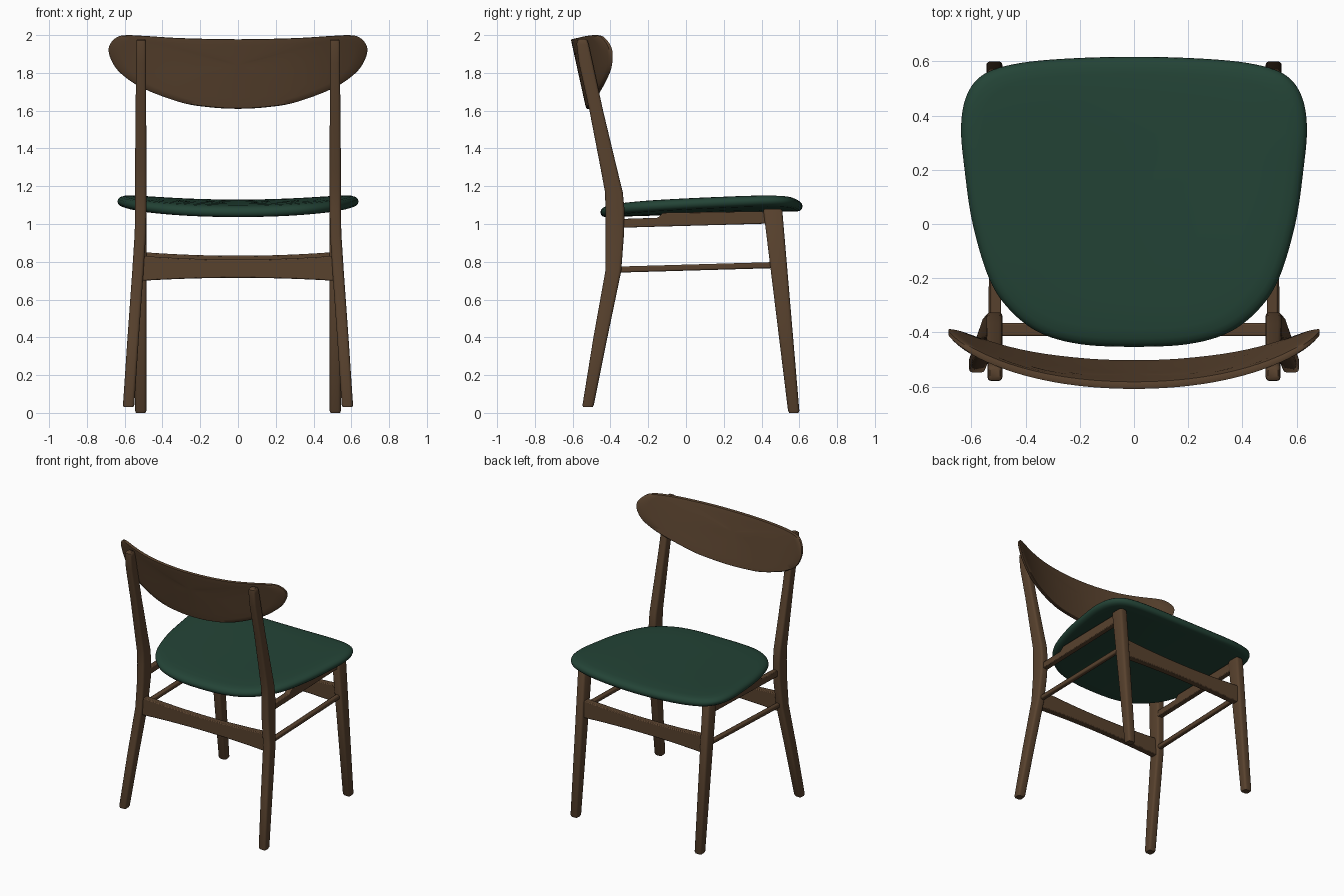
import bpy, bmesh, math
from mathutils import Vector

if "Cube" in bpy.data.objects:
    bpy.data.objects.remove(bpy.data.objects["Cube"], do_unlink=True)


def material(name, colour):
    mat = bpy.data.materials.new(name)
    mat.use_nodes = True
    mat.diffuse_color = colour
    mat.node_tree.nodes["Principled BSDF"].inputs["Base Color"].default_value = colour
    return mat


WOOD = material("walnut brown", (0.098, 0.054, 0.027, 1))
FABRIC = material("dark green", (0.017, 0.057, 0.037, 1))


def finish(name, bm, mat, bevel=0):
    bmesh.ops.recalc_face_normals(bm, faces=bm.faces)
    mesh = bpy.data.meshes.new(name)
    bm.to_mesh(mesh)
    bm.free()
    mesh.materials.append(mat)
    ob = bpy.data.objects.new(name, mesh)
    bpy.context.collection.objects.link(ob)
    bpy.ops.object.select_all(action="DESELECT")
    ob.select_set(True)
    bpy.context.view_layer.objects.active = ob
    bpy.ops.object.shade_smooth_by_angle(angle=math.radians(40))
    if bevel:
        mod = ob.modifiers.new("soft edges", "BEVEL")
        mod.width = bevel
        mod.segments = 2
        mod.limit_method = "ANGLE"
        mod.angle_limit = math.radians(40)
    return ob


def bridge(bm, rings):
    for a, b in zip(rings, rings[1:]):
        for i in range(len(a)):
            j = (i + 1) % len(a)
            bm.faces.new((a[i], a[j], b[j], b[i]))


def leg(name, sections, side):
    """Loft of rounded rectangles: z, centre x, centre y, width x, width y."""
    bm = bmesh.new()
    rings = []
    for z, x, y, wx, wy in sections:
        r = 0.25 * min(wx, wy)
        ring = []
        for quarter, (sx, sy) in enumerate(((1, 1), (-1, 1), (-1, -1), (1, -1))):
            for k in range(4):
                a = math.radians(90 * quarter + 30 * k)
                ring.append(bm.verts.new((side * x + sx * (wx / 2 - r) + r * math.cos(a),
                                          y + sy * (wy / 2 - r) + r * math.sin(a), z)))
        rings.append(ring)
    bridge(bm, rings)
    bm.faces.new(rings[0])
    bm.faces.new(rings[-1])
    finish(name, bm, WOOD)


def plank(name, profile, place, thickness, bevel):
    """Extrude a flat profile; place(u, v, d) gives the position at depth d."""
    bm = bmesh.new()
    rings = [[bm.verts.new(place(u, v, d)) for u, v in profile]
             for d in (-thickness / 2, thickness / 2)]
    bridge(bm, rings)
    bm.faces.new(rings[0])
    bm.faces.new(rings[1])
    finish(name, bm, WOOD, bevel)


def smooth_outline(half, steps=6):
    """Mirror a half outline and run a closed smooth curve through it."""
    pts = [Vector(p) for p in half]
    pts += [Vector((-p.x, p.y)) for p in reversed(pts[1:-1])]
    out, n = [], len(pts)
    for i in range(n):
        a, b, c, d = (pts[(i + k) % n] for k in (-1, 0, 1, 2))
        for s in range(steps):
            t = s / steps
            out.append(0.5 * (2 * b + (c - a) * t + (2 * a - 5 * b + 4 * c - d) * t ** 2
                              + (3 * b - a - 3 * c + d) * t ** 3))
    return out


def shell(name, outline, centre, layers, place, mat):
    """Closed panel from scaled outlines; layers are (scale, depth)."""
    bm = bmesh.new()
    centre = Vector(centre)
    rings = []
    for scale, depth in layers:
        ring = []
        for p in outline:
            q = centre + (p - centre) * scale
            ring.append(bm.verts.new(place(q.x, q.y, depth)))
        rings.append(ring)
    bridge(bm, rings)
    for ring, depth in ((rings[0], layers[0][1]), (rings[-1], layers[-1][1])):
        tip = bm.verts.new(place(centre.x, centre.y, depth))
        for i in range(len(ring)):
            bm.faces.new((ring[i], ring[(i + 1) % len(ring)], tip))
    finish(name, bm, mat)


# Saddle-curved upholstered seat
seat_half = [(0, -.453), (.2, -.443), (.35, -.4), (.46, -.315), (.535, -.2), (.595, 0),
             (.625, .2), (.638, .36), (.615, .48), (.55, .555), (.43, .592), (.25, .61), (0, .617)]
shell("seat", smooth_outline(seat_half), (0, .1),
      [(.15, 0), (.4, 0), (.65, 0), (.85, 0), (.95, 0), (.975, .003), (.993, .012), (1, .025),
       (.995, .038), (.975, .05), (.945, .058), (.88, .063), (.7, .066), (.45, .067), (.2, .067)],
      lambda x, y, d: (x, y, 1.036 + .03 * (y + .45) + .085 * x * x + d), FABRIC)

# Curved, raked backrest
back_half = [(0, 1.978), (.3, 1.984), (.5, 1.996), (.6, 1.999), (.65, 1.983), (.684, 1.935),
             (.672, 1.87), (.62, 1.797), (.5, 1.717), (.3, 1.643), (.15, 1.618), (0, 1.61)]
shell("backrest", smooth_outline(back_half), (0, 1.84),
      [(.15, -.014), (.35, -.014), (.55, -.014), (.75, -.014), (.9, -.014), (.985, -.013),
       (1, -.008), (1, .008), (.985, .013), (.9, .014), (.75, .014), (.55, .014), (.35, .014), (.15, .014)],
      lambda x, z, d: (x, -.594 + .22 * (1.97 - z) + .28 * x * x + .24 * x ** 4 + d, z), WOOD)

back_sections = [(.03, .58, -.52, .05, .05), (.042, .579, -.518, .06, .06),
                 (.4, .555, -.453, .06, .074), (.75, .53, -.385, .06, .084),
                 (.95, .517, -.377, .06, .098), (1.08, .515, -.376, .06, .1),
                 (1.17, .515, -.382, .06, .094), (1.3, .515, -.41, .06, .086),
                 (1.6, .514, -.475, .056, .072), (1.85, .513, -.53, .054, .074),
                 (1.95, .513, -.547, .054, .064), (1.972, .513, -.55, .05, .055),
                 (1.98, .513, -.55, .036, .036)]
front_sections = [(0, .515, .571, .05, .048), (.012, .515, .57, .06, .06),
                  (1.07, .515, .46, .06, .1), (1.08, .515, .459, .05, .09)]
seat_rail = [(-.36, .98), (.46, 1.003), (.46, 1.068), (-.12, 1.06), (-.15, 1.033), (-.36, 1.026)]
side_bar = [(-.38, .742), (.49, .767), (.49, .799), (-.38, .774)]

for side, label in ((1, "left"), (-1, "right")):
    leg(label + "_back_leg", back_sections, side)
    leg(label + "_front_leg", front_sections, side)
    plank(label + "_seat_rail", seat_rail, lambda y, z, d: (side * .51 + d, y, z), .04, .005)
    plank(label + "_side_stretcher", side_bar,
          lambda y, z, d: (side * (.518 - .008 * y) + d, y, z), .032, .008)

# Arched cross stretchers
xs = [.51 * (i / 8 - 1) for i in range(17)]
arch = [(x, .715 - .06 * x * x) for x in xs] + [(x, .812 + .075 * x * x) for x in reversed(xs)]
for name, y, lift in (("back_stretcher", -.39, 0), ("front_stretcher", .49, .02)):
    plank(name, arch, lambda x, z, d: (x, y + d, z + lift), .048, .006)
